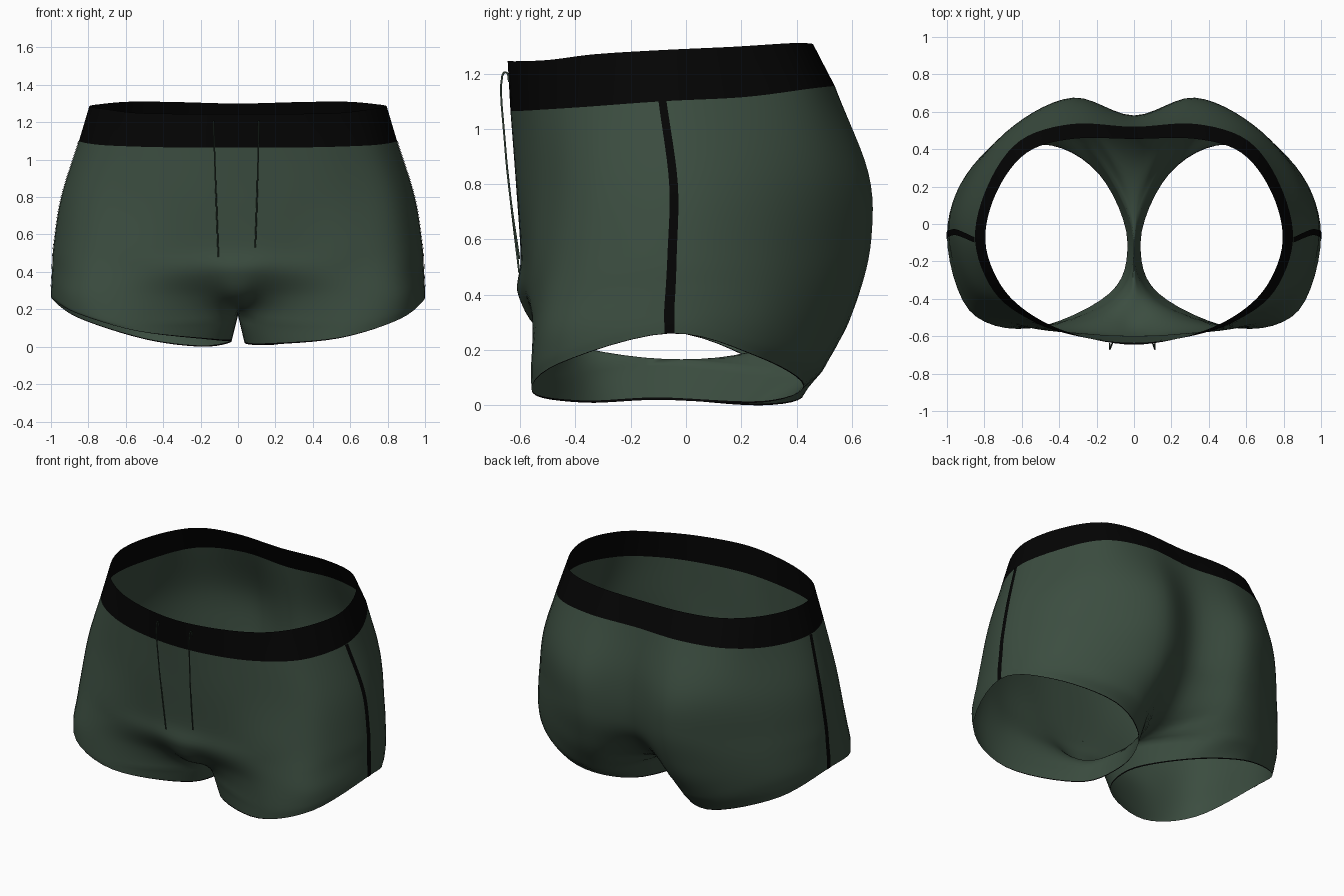
import bpy, bmesh, math
from mathutils import Vector

if "Cube" in bpy.data.objects:
    bpy.data.objects.remove(bpy.data.objects["Cube"])


def material(name, rgb):
    m = bpy.data.materials.new(name)
    m.diffuse_color = (*rgb, 1)
    m.use_nodes = True
    m.node_tree.nodes["Principled BSDF"].inputs["Base Color"].default_value = m.diffuse_color
    return m


GREEN = material("forest green cloth", (0.044, 0.074, 0.051))
BLACK = material("black trim", (0.0012, 0.0012, 0.0012))
CORD = material("dark green cord", (0.03, 0.05, 0.035))

# Cross-sections of one half, from front centre round the hip to back centre
TOP = [(0, -.645, 1.245), (.3, -.595, 1.245), (.54, -.49, 1.25), (.71, -.33, 1.27), (.795, -.09, 1.285),
       (.735, .17, 1.297), (.575, .38, 1.31), (.33, .455, 1.308), (0, .455, 1.30)]
WAIST = [(0, -.635, 1.065), (.3, -.6, 1.065), (.55, -.515, 1.07), (.75, -.36, 1.08), (.85, -.085, 1.1),
         (.78, .21, 1.115), (.61, .445, 1.145), (.33, .535, 1.155), (0, .52, 1.15)]
HIP = [(0, -.615, .8), (.3, -.595, .8), (.6, -.51, .8), (.84, -.36, .8), (.945, -.045, .8),
       (.855, .26, .82), (.635, .525, .84), (.33, .66, .84), (0, .575, .84)]
SEAT = [(0, -.598, .54), (.27, -.585, .54), (.6, -.54, .53), (.87, -.4, .53), (.985, -.05, .55),
        (.885, .265, .56), (.64, .52, .57), (.32, .67, .6), (0, .57, .57)]
THIGH = [(0, -.604, .39), (.2, -.585, .4), (.57, -.553, .4), (.87, -.44, .39), (.993, -.055, .43),
         (.895, .265, .42), (.64, .505, .4), (.31, .625, .4), (0, .5, .4)]
UNDER = [(0, -.475, .24), (.16, -.49, .26), (.57, -.555, .27), (.88, -.46, .28), (.997, -.06, .35),
         (.895, .265, .31), (.615, .49, .26), (.29, .555, .25), (0, .28, .21)]
CROTCH = [(0, -.08, .168), (.1, -.39, .14), (.56, -.558, .13), (.88, -.46, .2), (1, -.06, .3),
          (.88, .265, .23), (.56, .475, .15), (.25, .42, .11), (0, -.08, .168)]
HEM = [(.035, -.1, .02), (.13, -.37, .01), (.54, -.555, .045), (.87, -.46, .15), (1, -.06, .26),
       (.86, .26, .175), (.5, .425, .07), (.19, .27, .01), (.035, -.1, .02)]
# The other leg's hem tilts, higher in front and lower behind
HEM_TILTED = [(x, y, max(z - .07 * y, 0)) for x, y, z in HEM]
BODY = [WAIST, HIP, SEAT, THIGH, UNDER, CROTCH]


def spline(pts, t, before=None, after=None):
    """Catmull-Rom through pts at parameter t."""
    p = [Vector(q) for q in pts]
    p = [before or 2 * p[0] - p[1]] + p + [after or 2 * p[-1] - p[-2]]
    i = min(int(t), len(pts) - 2)
    f = t - i
    a, b, c, d = p[i:i + 4]
    return 0.5 * (2 * b + (c - a) * f + (2 * a - 5 * b + 4 * c - d) * f * f
                  + (3 * b - a - 3 * c + d) * f ** 3)


def surface(rows, u, v):
    """Point on the half shell; rows close into a leg ring near the bottom."""
    row = [spline(col, v) for col in zip(*rows)]
    # centre seam runs front to back under the crotch, then an inseam drops to the hem
    if len(rows) > 2:
        for end, other in ((0, -1), (-1, 0)):
            if v <= 5:
                row[end] = spline([r[end] for r in rows[:6]] + [rows[4][other]], v)
            else:
                row[end] = spline([r[end] for r in rows[5:]], v - 5)
    if v <= 5:
        row[0].x = row[-1].x = 0
    # end tangents blend from mirrored seam to closed leg ring
    w = min(max(v - 4, 0), 1)
    w = w * w * (3 - 2 * w)
    mirror = [Vector((-q.x, q.y, q.z)) for q in (row[1], row[-2])]
    ring = [Vector((a.x, b.y, b.z)) for a, b in ((row[1], row[-2]), (row[-2], row[1]))]
    before, after = (m.lerp(r, w) for m, r in zip(mirror, ring))
    p = spline(row, u, before, after)
    p.x = max(p.x, 0)
    p.z = max(p.z, 0)
    return p


def sheet(name, halves, us, vs, mats, trim_last=False, lift=0):
    """Both halves of a cloth sheet; halves = sections for the +x and -x side."""
    bm = bmesh.new()
    for side, rows in zip((1, -1), halves):
        grid = []
        for v in vs:
            pts = [surface(rows, u, v) for u in us]
            grid.append([bm.verts.new((side * (p.x + lift), p.y, p.z)) for p in pts])
        for j in range(len(vs) - 1):
            for i in range(len(us) - 1):
                quad = (grid[j][i], grid[j + 1][i], grid[j + 1][i + 1], grid[j][i + 1])
                f = bm.faces.new(quad[::side])
                f.smooth = True
                f.material_index = int(trim_last and j == len(vs) - 2)
    bmesh.ops.remove_doubles(bm, verts=bm.verts, dist=0.0003)
    me = bpy.data.meshes.new(name)
    bm.to_mesh(me)
    bm.free()
    for m in mats:
        me.materials.append(m)
    bpy.context.collection.objects.link(bpy.data.objects.new(name, me))


us = [i / 6 for i in range(49)]
vs = [j / 6 for j in range(36)] + [5.94, 6]
shell = [BODY + [HEM], BODY + [HEM_TILTED]]

# Cloth shell with dark hem edges, waistband and side stripes
sheet("shorts_body", shell, us, vs, [GREEN, BLACK], trim_last=True)
sheet("waistband", [[TOP, WAIST]] * 2, us, [0, .25, .5, .75, 1], [BLACK])
sheet("side_stripe", shell, [3.95, 4, 4.05], vs, [BLACK], lift=0.003)

# Drawstring cords hanging from the waistband
for name, x0, x1, end in (("left_cord", -.13, -.105, .48), ("right_cord", .112, .092, .53)):
    path = [(x0, -.64, 1.17), (x0, -.652, 1.205), (x0, -.665, 1.19),
            (x0 * .7 + x1 * .3, -.655, .95), (x0 * .4 + x1 * .6, -.635, .75), (x1, -.603, end)]
    cu = bpy.data.curves.new(name, "CURVE")
    cu.dimensions = "3D"
    cu.bevel_depth = 0.004
    cu.bevel_resolution = 1
    cu.resolution_u = 4
    cu.use_fill_caps = True
    sp = cu.splines.new("BEZIER")
    sp.bezier_points.add(len(path) - 1)
    for bp, co in zip(sp.bezier_points, path):
        bp.co = co
        bp.handle_left_type = bp.handle_right_type = "AUTO"
    cu.materials.append(CORD)
    bpy.context.collection.objects.link(bpy.data.objects.new(name, cu))
